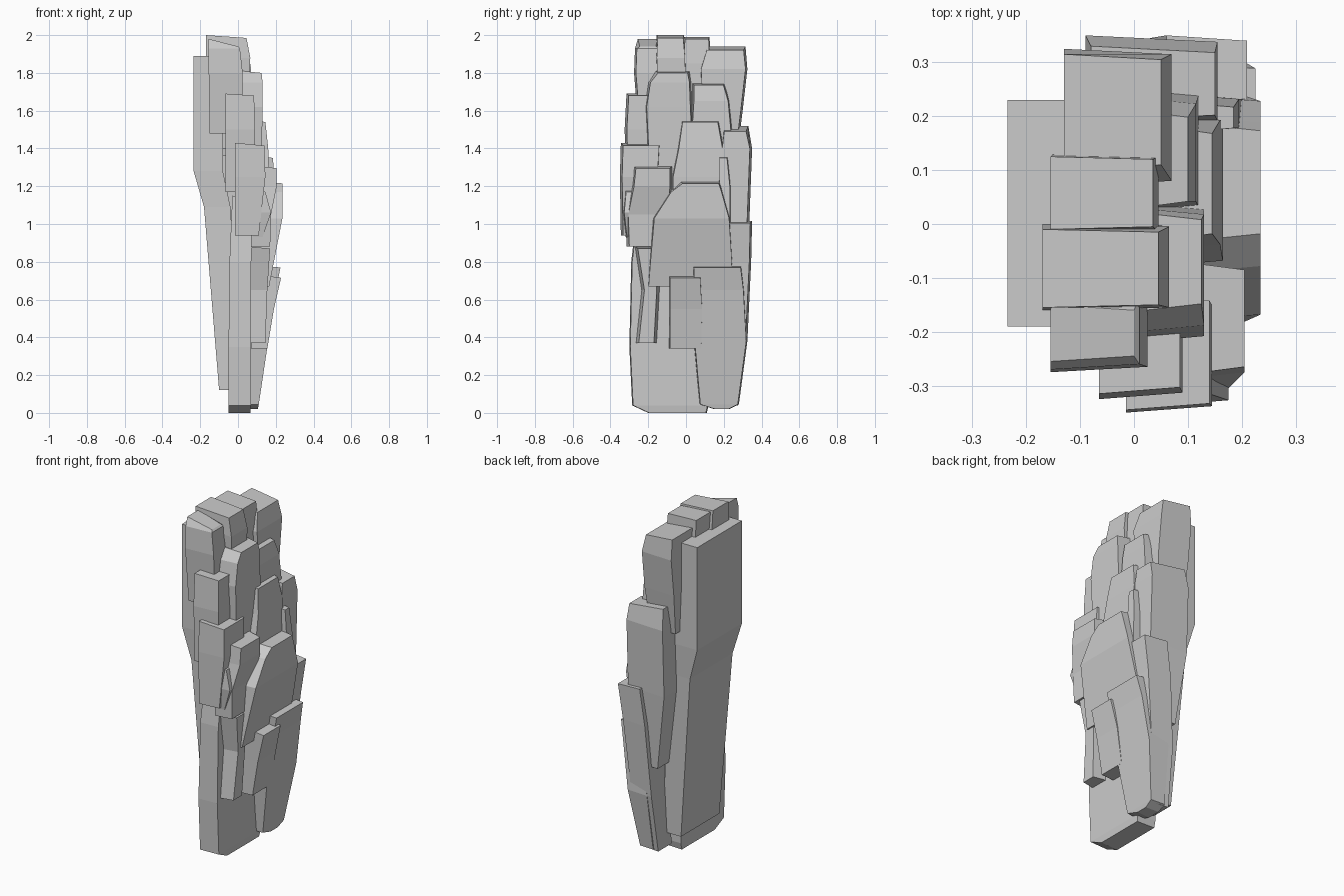
import bpy, bmesh


def slab(name, rows, inset=0.012, drop=0.015):
    """Stone slab from stacked rings (z, y_left, y_right, x_back, x_front).
    The +x face is inset a little and its top edge drops."""
    bm = bmesh.new()
    rings = []
    for i, (z, yl, yr, xb, xf) in enumerate(rows):
        zf = z - drop if i == len(rows) - 1 else z
        rings.append([bm.verts.new(c) for c in (
            (xb, yl, z), (xf, yl + inset, zf), (xf, yr - inset, zf), (xb, yr, z))])
    for a, b in zip(rings, rings[1:]):
        for i in range(4):
            j = (i + 1) % 4
            bm.faces.new((a[i], a[j], b[j], b[i]))
    bm.faces.new(rings[0][::-1])
    bm.faces.new(rings[-1])
    bmesh.ops.recalc_face_normals(bm, faces=bm.faces)
    me = bpy.data.meshes.new(name)
    bm.to_mesh(me)
    bm.free()
    ob = bpy.data.objects.new(name, me)
    bpy.context.collection.objects.link(ob)


# Tall backing slab
slab("back_slab", [(0.12, -.17, .19, -.10, .02), (1.09, -.18, .22, -.18, -.04),
                   (1.28, -.19, .23, -.235, -.08), (1.89, -.19, .23, -.235, -.08)], 0, 0)

# Crown stones
slab("crown_right", [(1.36, .10, .27, -.12, .05), (1.60, .08, .30, -.13, .07),
                     (1.82, .07, .325, -.13, .07), (1.94, .10, .315, -.13, .05)], .01, .02)
slab("crown_middle", [(1.40, -.02, .12, -.10, .04), (1.85, -.02, .13, -.15, .045),
                      (1.99, -.01, .125, -.155, .035)], .005, .01)
slab("crown_centre", [(1.40, -.14, .01, -.10, .05), (1.88, -.16, .0, -.17, .065),
                      (2.00, -.155, -.01, -.17, .045)], .005, .015)
slab("crown_left", [(1.48, -.25, -.14, -.15, .02), (1.80, -.275, -.13, -.155, .025),
                    (1.93, -.27, -.13, -.155, .01), (1.98, -.255, -.15, -.155, -.0)], .01, .04)

# Upper stones
slab("upper_centre", [(1.00, -.19, .05, -.02, .11), (1.30, -.205, .05, .0, .125),
                      (1.62, -.22, .035, .0, .13), (1.75, -.20, .03, .0, .13),
                      (1.81, -.16, .02, .02, .125)], .012, .01)
slab("upper_right", [(1.10, .02, .25, .0, .12), (1.49, .02, .25, .0, .12),
                     (1.65, .03, .235, .0, .115), (1.75, .03, .21, .01, .10)], .012, .015)
slab("upper_left", [(1.17, -.315, -.19, -.065, .08), (1.50, -.325, -.19, -.065, .09),
                    (1.69, -.315, -.19, -.065, .085)], .012, .01)

# Middle stones
slab("middle_step", [(0.90, -.08, .2, .0, .16), (1.25, -.08, .205, .03, .165),
                     (1.40, -.05, .205, .04, .16), (1.55, -.03, .18, .06, .145)], .012, .01)
slab("middle_right", [(0.55, .20, .31, -.03, .12), (1.00, .18, .335, -.09, .155),
                      (1.40, .18, .35, -.09, .155), (1.52, .19, .33, -.08, .15)], .012, .03)
slab("right_chip", [(1.00, .17, .24, .08, .2), (1.20, .17, .24, .08, .195),
                    (1.36, .17, .225, .09, .185)], .008, .01)
slab("middle_left", [(0.94, -.345, -.16, -.015, .11), (1.25, -.35, -.14, -.015, .145),
                     (1.43, -.345, -.13, -.015, .14)], .012, .015)
slab("left_step", [(0.88, -.315, -.10, .07, .17), (1.05, -.32, -.08, .07, .175),
                   (1.20, -.29, -.07, .07, .205), (1.31, -.28, -.07, .09, .205)], .015, .015)
slab("left_chip", [(0.93, -.32, -.28, .08, .13), (1.06, -.335, -.28, .08, .175),
                   (1.18, -.325, -.28, .12, .145)], .008, .01)
slab("centre_face", [(0.67, -.21, .24, .03, .165), (0.80, -.20, .255, .05, .19),
                     (1.03, -.18, .24, .08, .235), (1.17, -.09, .20, .10, .235),
                     (1.225, -.03, .185, .12, .235)], .012, .01)

# Lower stones
slab("base_left", [(0.0, -.20, .11, -.05, .065), (0.04, -.285, .12, -.05, .07),
                   (0.35, -.30, .12, -.05, .07), (0.80, -.29, .15, -.045, .07),
                   (1.15, -.25, .15, -.03, .08)], .005, .02)
slab("base_right", [(0.02, .15, .23, .02, .105), (0.045, .07, .28, .02, .11),
                    (0.38, .04, .325, .03, .16), (0.65, .04, .31, .06, .20),
                    (0.78, .035, .295, .10, .225)], .006, .01)
slab("right_edge", [(0.04, .15, .275, -.01, .09), (0.38, .16, .325, .0, .14),
                    (0.80, .19, .345, .03, .18), (1.015, .21, .35, .06, .21)], .01, .01)
slab("front_block", [(0.34, -.09, .085, .07, .155), (0.55, -.09, .09, .08, .19),
                     (0.73, -.09, .08, .12, .228)], .005, .015)
slab("left_wedge", [(0.37, -.265, -.155, .065, .145), (0.65, -.235, -.14, .065, .155),
                    (0.88, -.27, -.14, .065, .17)], .015, .01)
